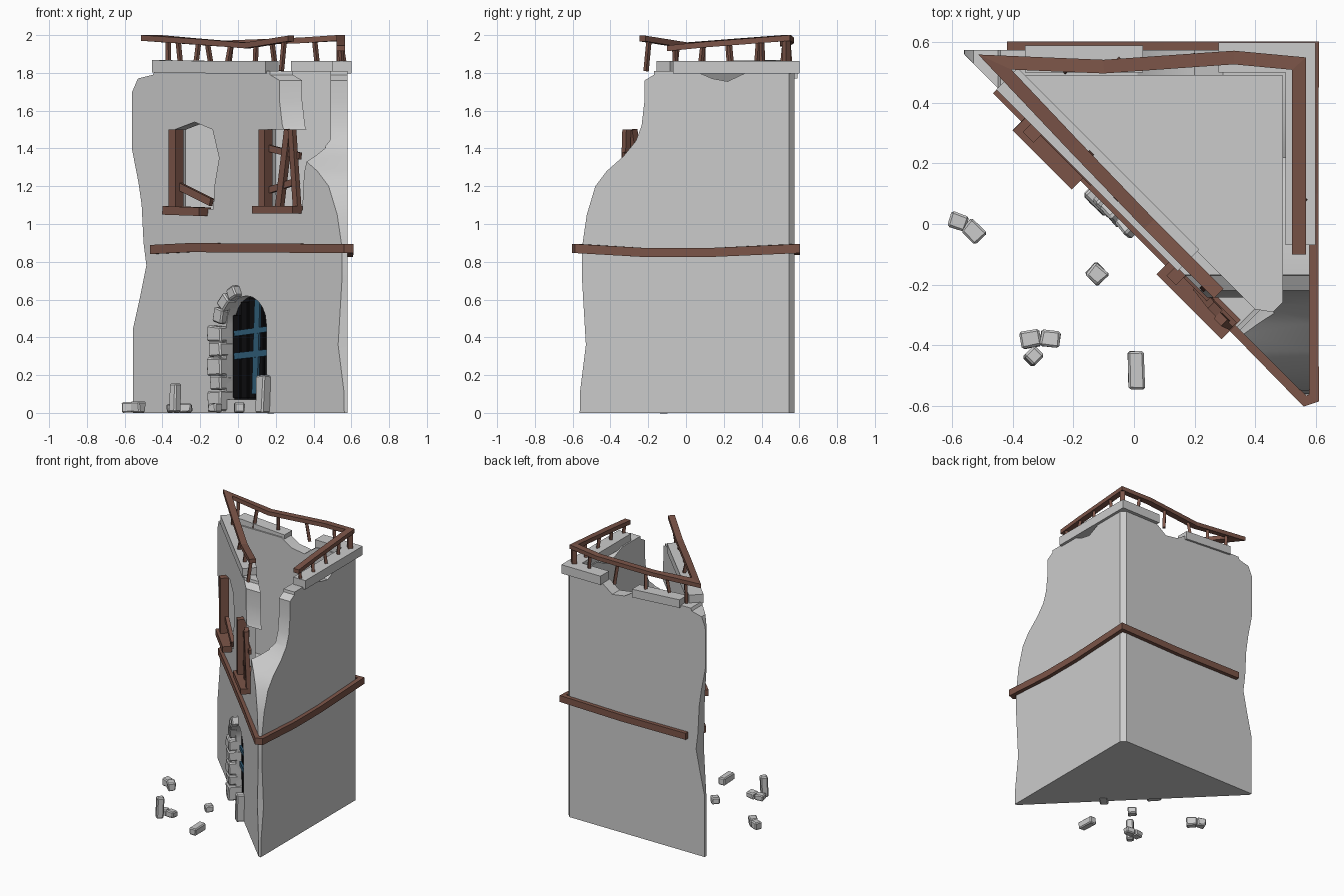
import bpy, bmesh, math, random
from mathutils import Vector as V

if "Cube" in bpy.data.objects:
    bpy.data.objects.remove(bpy.data.objects["Cube"])

random.seed(4)
R2 = math.sqrt(0.5)
OUT = V((-R2, -R2, 0))          # outward normal of the diagonal front wall


def material(name, rgb):
    m = bpy.data.materials.new(name)
    m.diffuse_color = (*rgb, 1)
    m.use_nodes = True
    m.node_tree.nodes["Principled BSDF"].inputs["Base Color"].default_value = m.diffuse_color
    return m


WOOD = material("wood", (0.2, 0.09, 0.065))
BLUE = material("blue_iron", (0.03, 0.11, 0.19))
BLACK = material("dark_planks", (0.004, 0.004, 0.005))


def finish(name, bm, mat=None, bevel=0):
    bmesh.ops.recalc_face_normals(bm, faces=bm.faces)
    if bevel:
        bmesh.ops.bevel(bm, geom=bm.edges[:], offset=bevel, segments=1, affect='EDGES')
    me = bpy.data.meshes.new(name)
    bm.to_mesh(me)
    bm.free()
    ob = bpy.data.objects.new(name, me)
    bpy.context.collection.objects.link(ob)
    if mat:
        me.materials.append(mat)
    return ob


def prism(name, pts, place, lo, hi, mat=None):
    """Extrude a 2D outline; place(u, v, t) maps it into space."""
    bm = bmesh.new()
    a, b = [[bm.verts.new(place(u, v, t)) for u, v in pts] for t in (lo, hi)]
    bm.faces.new(a)
    bm.faces.new(b)
    for i in range(len(a)):
        j = (i + 1) % len(a)
        bm.faces.new((a[i], a[j], b[j], b[i]))
    return finish(name, bm, mat)


def wall(x, z, out=0.0):
    """Point on the diagonal wall from front-view x, z and distance outwards."""
    return V((x, -x, z)) + OUT * out


def beams(name, items, mat=None, n=OUT, bevel=0, jitter=0):
    """Rectangular bars (start, end, width, depth) in one object."""
    bm = bmesh.new()
    for a, b, w, d in items:
        a, b = V(a), V(b)
        side = (b - a).cross(n).normalized() * w / 2
        dep = side.cross(b - a).normalized() * d / 2
        r = [[bm.verts.new(p + side * s + dep * t + V([random.uniform(-jitter, jitter) for _ in "xyz"]))
              for s, t in ((-1, -1), (1, -1), (1, 1), (-1, 1))] for p in (a, b)]
        bm.faces.new(r[0])
        bm.faces.new(r[1])
        for i in range(4):
            j = (i + 1) % 4
            bm.faces.new((r[0][i], r[0][j], r[1][j], r[1][i]))
    return finish(name, bm, mat, bevel)


def sweep(name, path, w, h, mat=None):
    """Mitred rectangular rail along a path."""
    path = [V(p) for p in path]
    bm = bmesh.new()
    rings = []
    for i, p in enumerate(path):
        ns = []
        for k in (i - 1, i):
            if 0 <= k < len(path) - 1:
                d = (path[k + 1] - path[k]).to_2d().normalized()
                ns.append(V((-d.y, d.x, 0)))
        m = (ns[0] + ns[-1]) / (1 + ns[0].dot(ns[-1])) * w / 2
        rings.append([bm.verts.new(p + m * s + V((0, 0, t * h / 2)))
                      for s, t in ((-1, -1), (1, -1), (1, 1), (-1, 1))])
    for a, b in zip(rings, rings[1:]):
        for i in range(4):
            j = (i + 1) % 4
            bm.faces.new((a[i], a[j], b[j], b[i]))
    bm.faces.new(rings[0])
    bm.faces.new(rings[-1])
    return finish(name, bm, mat)


plan = lambda u, v, t: V((u, v, t))
front = lambda u, v, t: V((u, t, v))
side = lambda u, v, t: V((t, u, v))

# Tower body: triangular prism, carved by broken silhouettes
tower = prism("tower_walls", [(-0.575, 0.575), (0.55, 0.575), (0.58, 0.545), (0.58, -0.58)], plan, 0, 1.81)
CX, HW, SPRING = 0.045, 0.105, 0.47
arch = [(CX - HW, 0.07), (CX + HW, 0.07)] + [
    (CX + HW * math.cos(a), SPRING + 0.15 * math.sin(a)) for a in [math.pi * i / 10 for i in range(11)]]
cutters = [
    prism("cut_room", [(-0.37, 0.49), (0.49, 0.49), (0.49, -0.26), (0.46, -0.29), (0.4, -0.28)], plan, 0.9, 2),
    prism("cut_left_edge", [(-0.555, -.1), (-0.555, 0.45), (-0.515, 0.63), (-0.485, 0.78), (-0.5, 0.9),
                            (-0.51, 1.1), (-0.527, 1.22), (-0.562, 1.4), (-0.56, 1.7), (-0.53, 1.77),
                            (-0.45, 1.79), (-0.4, 1.9), (-1, 1.9), (-1, -.1)], front, -1, 1),
    prism("cut_right_corner", [(-0.565, -.1), (-0.56, 0.12), (-0.53, 0.36), (-0.55, 0.7), (-0.55, 0.88),
                               (-0.525, 1.05), (-0.48, 1.2), (-0.42, 1.28), (-0.33, 1.36), (-0.265, 1.44),
                               (-0.235, 1.52), (-0.22, 1.65), (-0.22, 1.76), (-0.17, 1.79), (-0.16, 1.9),
                               (-1, 1.9), (-1, -.1)], side, -1, 1),
    prism("cut_back_dip", [(-0.02, 1.83), (0.1, 1.755), (0.2, 1.74), (0.32, 1.83)], front, 0.42, 0.8),
    prism("cut_side_dip", [(0.0, 1.83), (0.14, 1.77), (0.22, 1.755), (0.38, 1.83)], side, 0.42, 0.8),
    prism("cut_left_window", [(-0.335, 1.08), (-0.13, 1.08), (-0.125, 1.2), (-0.1, 1.35), (-0.135, 1.5),
                              (-0.23, 1.54), (-0.335, 1.5)], wall, -0.12, 0.2),
    prism("cut_right_window", [(0.14, 1.07), (0.34, 1.07), (0.35, 1.27), (0.4, 1.5), (0.14, 1.5)],
          wall, -0.12, 0.2),
    prism("cut_door", arch, wall, -0.07, 0.2),
]
for c in cutters:
    mod = tower.modifiers.new(c.name, 'BOOLEAN')
    mod.operation, mod.solver, mod.object = 'DIFFERENCE', 'EXACT', c
dg = bpy.context.evaluated_depsgraph_get()
tower.data = bpy.data.meshes.new_from_object(tower.evaluated_get(dg))
tower.modifiers.clear()
for c in cutters:
    bpy.data.objects.remove(c)
bpy.context.view_layer.objects.active = tower
tower.select_set(True)
bpy.ops.object.shade_smooth_by_angle(angle=math.radians(32))

# Broken coping stones on the wall tops
sweep("front_coping", [(-0.42, 0.48, 1.835), (-0.1, 0.16, 1.83), (0.18, -0.12, 1.83)], 0.1, 0.065)
sweep("corner_coping", [(0.55, -0.07, 1.83), (0.55, 0.55, 1.83), (0.28, 0.55, 1.83)], 0.1, 0.065)
sweep("back_coping", [(0.03, 0.545, 1.8), (-0.36, 0.545, 1.825)], 0.09, 0.06)

# Timber band around the middle
sweep("timber_band", [(-0.42, 0.587, 0.865), (0.1, 0.587, 0.86), (0.595, 0.587, 0.87), (0.593, 0.1, 0.848),
                      (0.593, -0.2, 0.848), (0.595, -0.575, 0.87), (0.565, -0.585, 0.87), (0.25, -0.262, 0.872),
                      (-0.25, 0.238, 0.875), (-0.455, 0.443, 0.865)], 0.032, 0.048, WOOD)

# Sagging hand rail and its leaning balusters
rail = [(0.28, -0.23, 1.982), (0.05, 0.0, 1.945), (-0.2, 0.26, 1.965), (-0.46, 0.535, 1.985),
        (-0.1, 0.52, 1.955), (0.33, 0.55, 1.972), (0.545, 0.53, 1.985), (0.545, 0.1, 1.95), (0.545, -0.1, 1.93)]
sweep("hand_rail", rail, 0.045, 0.03, WOOD)
posts = []
for i, fracs in enumerate([(0.15, 0.8), (0.35, 0.85), (0.45,), (0.25, 0.7), (0.15, 0.65), (0.35,),
                           (0.3, 0.7), (0.05, 0.8)]):
    for f in fracs:
        p = V(rail[i]).lerp(V(rail[i + 1]), f)
        foot = V((p.x + random.uniform(-.03, .03), p.y + random.uniform(-.02, .02), 1.81))
        posts.append((foot, p, 0.02, 0.02))
posts.append(((0.545, 0.53, 1.81), (0.545, 0.53, 1.98), 0.032, 0.032))
beams("balusters", posts, WOOD)

# Window timbers: post, sill and fallen bars
W = wall
beams("left_window_frame", [
    (W(-0.318, 1.08, .015), W(-0.318, 1.5, .015), 0.05, 0.06),
    (W(-0.355, 1.072, .02), W(-0.16, 1.065, .02), 0.045, 0.09),
    (W(-0.31, 1.2, 0), W(-0.14, 1.115, 0), 0.04, 0.025)], WOOD)
beams("right_window_frame", [
    (W(0.155, 1.08, .015), W(0.155, 1.5, .015), 0.045, 0.06),
    (W(0.12, 1.075, .02), W(0.335, 1.075, .02), 0.04, 0.09),
    (W(0.22, 1.09, 0), W(0.275, 1.5, 0.01), 0.04, 0.03),
    (W(0.32, 1.09, 0.01), W(0.3, 1.5, 0.02), 0.035, 0.03),
    (W(0.17, 1.4, 0), W(0.33, 1.36, 0), 0.035, 0.02),
    (W(0.17, 1.18, 0), W(0.32, 1.23, 0), 0.035, 0.02)], WOOD)

# Door: dark backing, planks, blue iron straps
prism("door_backing", arch, wall, -0.075, -0.06, BLACK)
planks = []
for k in range(5):
    x = CX + HW * (k - 2) * 0.4
    top = SPRING + 0.14 * math.sqrt(max(0, 1 - ((abs(x - CX) + 0.015) / HW) ** 2))
    planks.append((W(x, 0.08, -.05), W(x + 0.004, top, -.045), 0.045, 0.02))
beams("door_planks", planks, BLACK)
beams("door_straps", [
    (W(0.07, 0.1, -.03), W(0.085, 0.6, -.03), 0.04, 0.014),
    (W(-0.035, 0.3, -.025), W(0.148, 0.32, -.025), 0.035, 0.014),
    (W(-0.035, 0.42, -.025), W(0.148, 0.445, -.025), 0.03, 0.014)], BLUE)

# Remaining stones of the door surround
stones = []
z = 0.01
for h, w in ((0.11, 0.1), (0.08, 0.08), (0.1, 0.1), (0.08, 0.085), (0.085, 0.1)):
    stones.append((W(-0.06 - w * R2 / 2, z, 0), W(-0.06 - w * R2 / 2, z + h - 0.005, 0), w, 0.1))
    z += h
for a0, a1 in ((178, 153), (150, 127), (124, 104)):
    p, q = [W(CX + 0.132 * math.cos(math.radians(a)), SPRING + 0.182 * math.sin(math.radians(a)), 0)
            for a in (a0, a1)]
    stones.append((p, q, 0.065, 0.09))
stones.append((W(0.145, 0.0, 0), W(0.15, 0.2, 0), 0.06, 0.1))
beams("door_stones", stones, bevel=0.008, jitter=0.005)

# Rubble on the ground
UP = V((0, 0, 1))
beams("rubble", [
    ((-0.61, 0.02, 0.03), (-0.555, 0.0, 0.03), 0.055, 0.055),
    ((-0.555, 0.0, 0.03), (-0.505, -0.05, 0.03), 0.055, 0.055),
    ((-0.145, -0.145, 0.028), (-0.1, -0.185, 0.028), 0.055, 0.05),
    ((-0.375, -0.385, 0.025), (-0.31, -0.375, 0.025), 0.055, 0.045),
    ((-0.31, -0.375, 0.025), (-0.245, -0.385, 0.025), 0.055, 0.045),
    ((0.008, -0.42, 0.028), (0.01, -0.545, 0.028), 0.055, 0.05)], n=UP, bevel=0.007, jitter=0.004)
beams("upright_rubble", [((-0.335, -0.44, 0.004), (-0.33, -0.435, 0.155), 0.05, 0.05)], bevel=0.008)
